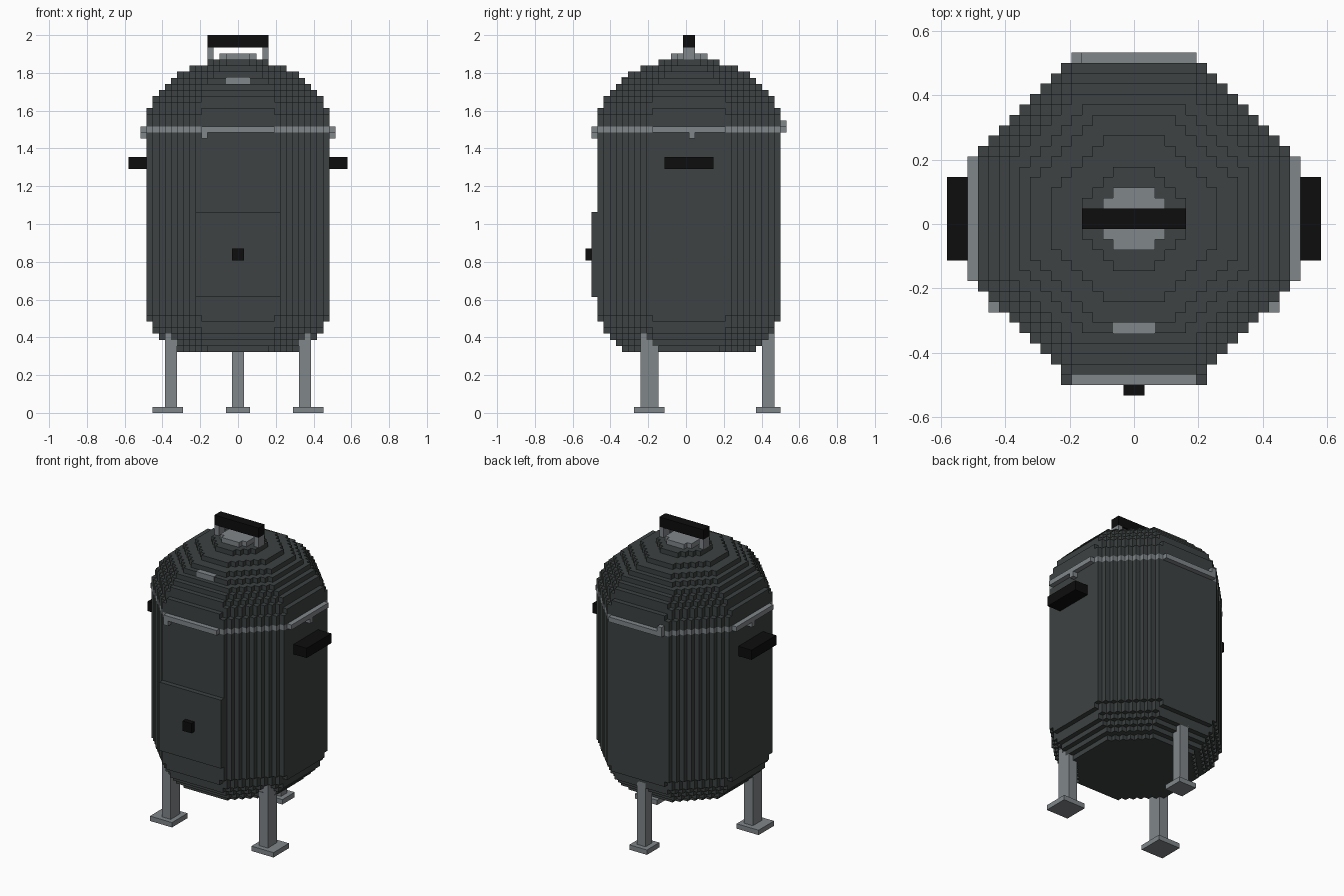
import bpy, bmesh, math

V = 2 / 62            # one block
Y_SHIFT = 0.5         # the barrel axis sits half a block behind the origin

if "Cube" in bpy.data.objects:
    bpy.data.objects.remove(bpy.data.objects["Cube"], do_unlink=True)


def material(name, rgb):
    m = bpy.data.materials.new(name)
    m.use_nodes = True
    m.diffuse_color = (*rgb, 1)
    bsdf = m.node_tree.nodes["Principled BSDF"]
    bsdf.inputs["Base Color"].default_value = (*rgb, 1)
    bsdf.inputs["Roughness"].default_value = 0.8
    return m


ENAMEL = material("dark grey enamel", (0.047, 0.054, 0.054))
STEEL = material("grey steel", (0.216, 0.238, 0.254))
BLACK = material("black grip", (0.004, 0.004, 0.004))


def prism(bm, outline, z0, z1):
    """Extrude a block-unit outline between two heights."""
    verts = [bm.verts.new((x * V, (y + Y_SHIFT) * V, z0 * V)) for x, y in outline]
    base = bm.faces.new(verts)
    top = bmesh.ops.extrude_face_region(bm, geom=[base])["geom"]
    moved = [g for g in top if isinstance(g, bmesh.types.BMVert)]
    bmesh.ops.translate(bm, verts=moved, vec=(0, 0, (z1 - z0) * V))


def stepped_octagon(r):
    """Outline of an octagon of inradius r, snapped to blocks."""
    n = math.floor(r + 0.5)
    limit = math.floor(r * math.sqrt(2))
    quarter = []
    for j in range(n):
        w = min(n, limit - j)
        for p in ((w, j), (w, j + 1)):
            if p not in quarter:
                quarter.append(p)
    points = []
    for _ in range(4):
        points += quarter
        quarter = [(-y, x) for x, y in quarter]
    return points


def finish(name, bm, mat):
    bmesh.ops.recalc_face_normals(bm, faces=bm.faces[:])
    mesh = bpy.data.meshes.new(name)
    bm.to_mesh(mesh)
    bm.free()
    mesh.materials.append(mat)
    obj = bpy.data.objects.new(name, mesh)
    bpy.context.collection.objects.link(obj)


def stack(name, layers, mat):
    bm = bmesh.new()
    for r, z0, z1 in layers:
        prism(bm, stepped_octagon(r), z0, z1)
    finish(name, bm, mat)


def box(name, xs, ys, zs, mat):
    (x0, x1), (y0, y1) = xs, ys
    bm = bmesh.new()
    prism(bm, [(x0, y0), (x1, y0), (x1, y1), (x0, y1)], *zs)
    finish(name, bm, mat)


def pair(name, xs, ys, zs, mat):
    box("left_" + name, xs, ys, zs, mat)
    box("right_" + name, (-xs[1], -xs[0]), ys, zs, mat)


def ellipse(r, t, h):
    return r * math.sqrt(1 - (t / h) ** 2)


# Barrel with rounded bottom, and domed lid
bowl = [(ellipse(15, 16.5 - z, 9.5), z, z + 1) for z in range(10, 16)]
stack("barrel", bowl + [(15, 16, 46)], ENAMEL)
stack("lid", [(ellipse(15.2, z - 46.5, 11), z, z + 1) for z in range(47, 58)], ENAMEL)

# Rim band with its small tabs, and the vent cap
stack("rim_band", [(15.5, 46, 47)], STEEL)
pair("rim_tab", (15, 16), (0, 1), (45, 46), STEEL)
box("front_latch", (-6, -5), (-16, -15), (45, 46), STEEL)
box("back_hinge", (-6, -5), (15, 16), (47, 48), STEEL)
stack("vent_cap", [(3, 58, 59)], STEEL)

# Lid gauge, nearly flush with the dome step
box("lid_gauge", (-2, 2), (-11.1, -10), (54, 55.1), STEEL)

# Door and knob
box("door", (-7, 7), (-16, -15), (19, 33), ENAMEL)
box("door_knob", (-1, 1), (-17, -16), (25, 27), BLACK)

# Handles
pair("side_handle", (15, 18), (-4, 4), (40, 42), BLACK)
pair("lid_handle_post", (4, 5), (-1, 1), (58, 60), STEEL)
box("lid_handle", (-5, 5), (-1, 1), (60, 62), BLACK)

# Three legs on square feet
pair("front_leg", (10, 12), (-8, -5), (1, 14), STEEL)
pair("front_foot", (9, 14), (-9, -4), (0, 1), STEEL)
box("back_leg", (-1, 1), (12, 14), (1, 14), STEEL)
box("back_foot", (-2, 2), (11, 15), (0, 1), STEEL)
